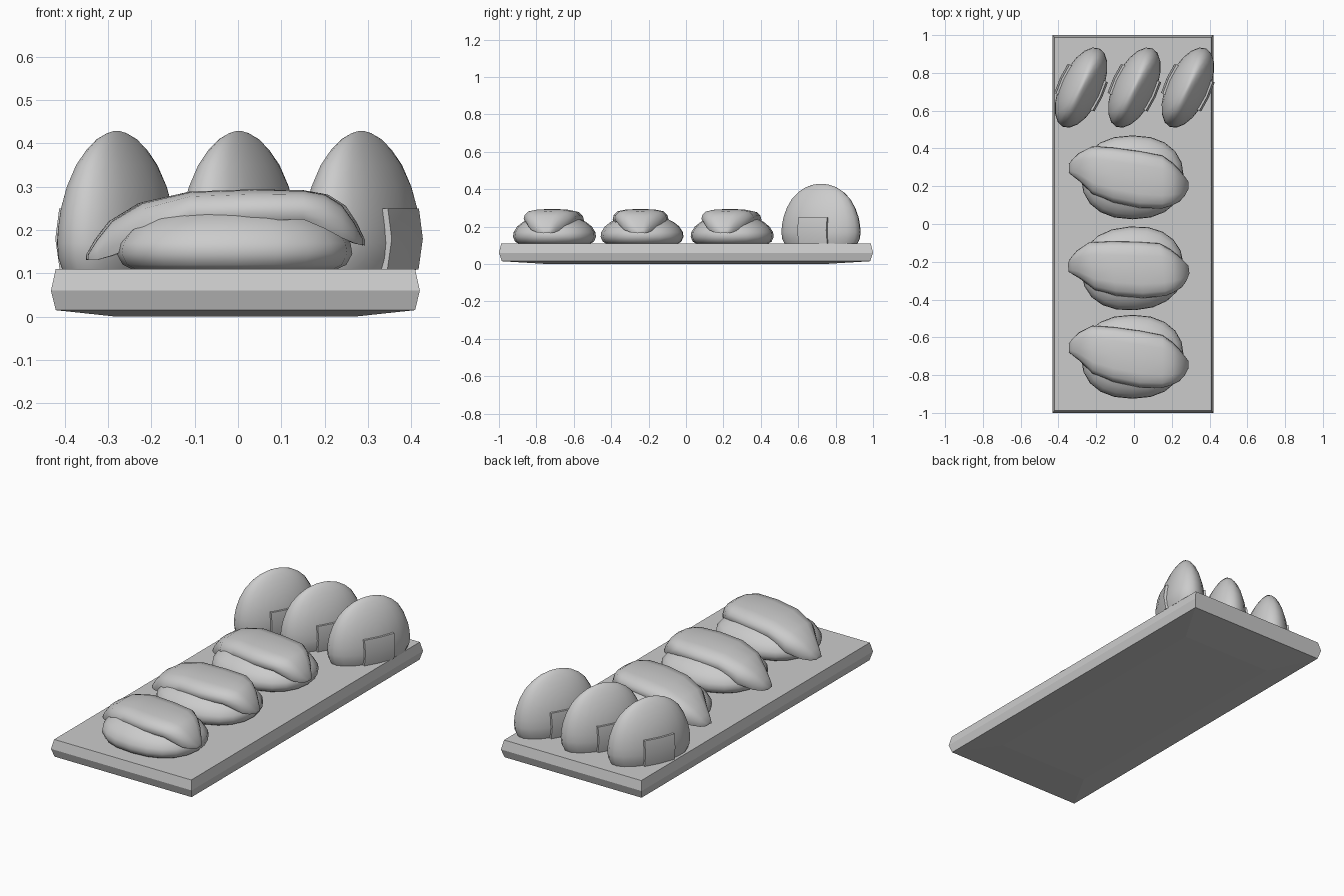
import bpy, bmesh
from math import sin, cos, pi, radians, copysign

if "Cube" in bpy.data.objects:
    bpy.data.objects.remove(bpy.data.objects["Cube"])


def loft(name, rings, loc=(0, 0, 0), rot=0.0, angle=40):
    """Skin a list of equal-length closed rings and cap both ends."""
    bm = bmesh.new()
    vs = [[bm.verts.new(p) for p in ring] for ring in rings]
    n = len(rings[0])
    for a, b in zip(vs, vs[1:]):
        for i in range(n):
            j = (i + 1) % n
            bm.faces.new((a[i], a[j], b[j], b[i]))
    bm.faces.new(vs[0][::-1])
    bm.faces.new(vs[-1])
    bmesh.ops.recalc_face_normals(bm, faces=bm.faces)
    me = bpy.data.meshes.new(name)
    bm.to_mesh(me)
    bm.free()
    ob = bpy.data.objects.new(name, me)
    bpy.context.collection.objects.link(ob)
    ob.location = loc
    ob.rotation_euler.z = rot
    bpy.ops.object.select_all(action='DESELECT')
    ob.select_set(True)
    bpy.context.view_layer.objects.active = ob
    if angle:
        bpy.ops.object.shade_smooth_by_angle(angle=radians(angle))
    return ob


def oval(a, b, z, n=20, power=1.0):
    pts = []
    for i in range(n):
        c, s = cos(2 * pi * i / n), sin(2 * pi * i / n)
        pts.append((a * copysign(abs(c) ** power, c), b * copysign(abs(s) ** power, s), z))
    return pts


def rect(x, y, z):
    return [(-x, -y, z), (x, -y, z), (x, y, z), (-x, y, z)]


# Serving board with a bulged edge and shallow tapered underside
loft("board", [rect(.275, .74, 0), rect(.415, .985, .015),
               rect(.426, 1.0, .06), rect(.415, .988, .11)], (-.006, 0, 0), angle=0)

# Rice balls: oval domes (z, length scale, thickness scale) with a seaweed wrap
dome = [(.108, .92, .90), (.135, .98, .97), (.17, 1, 1), (.21, .985, .97), (.25, .95, .92),
        (.30, .87, .80), (.35, .74, .61), (.385, .58, .42), (.41, .40, .25),
        (.424, .20, .11), (.429, .05, .03)]
wrap = [(.109, .110), (.18, .121), (.25, .111)]
for k, x in enumerate((-.28, .002, .285)):
    tilt = radians(-25)
    loft(f"rice_ball_{k}", [oval(.111 * v, .229 * u, z) for z, u, v in dome],
         (x, .722, 0), tilt, 60)
    loft(f"seaweed_wrap_{k}",
         [[(-v + .004, -.085, z), (v - .004, -.085, z), (v + .002, 0, z),
           (v - .004, .085, z), (-v + .004, .085, z), (-v - .002, 0, z)]
          for z, v in wrap], (x, .722, 0), tilt, 30)

# Fish slice stations: x, centre y, half width, top z, edge z
stations = [(-.345, .047, .022, .146, .132), (-.325, .052, .045, .178, .136),
            (-.29, .055, .075, .222, .150), (-.22, .037, .128, .264, .180),
            (-.11, .012, .145, .289, .226), (.03, -.012, .150, .294, .229),
            (.15, -.025, .140, .292, .232), (.20, -.035, .115, .283, .212),
            (.24, -.045, .085, .258, .190), (.268, -.047, .052, .218, .175),
            (.288, -.042, .020, .180, .166)]
# Slice cross-section: width fraction, height fraction from edge to top
section = [(-.93, -.12), (-1, .15), (-.96, .5), (-.82, .82), (-.5, .97), (0, 1),
           (.5, .97), (.82, .82), (.96, .5), (1, .15), (.93, -.12), (.5, 0), (-.5, 0)]
# Rice pad rings: z, scale
pad = [(.108, .86), (.12, .95), (.145, 1), (.17, .985), (.20, .90), (.225, .76),
       (.245, .58), (.26, .35)]
for k, (y, turn) in enumerate(((-.703, 0), (-.235, 7), (.247, 0))):
    loft(f"rice_pad_{k}", [oval(.272 * s, .222 * s, z, 20, .88) for z, s in pad],
         (-.008, y, 0), radians(turn * .5), 60)
    loft(f"fish_slice_{k}",
         [[(x, c + w * f, e + (t - e) * h) for f, h in section]
          for x, c, w, t, e in stations], (0, y, 0), radians(turn), 50)
